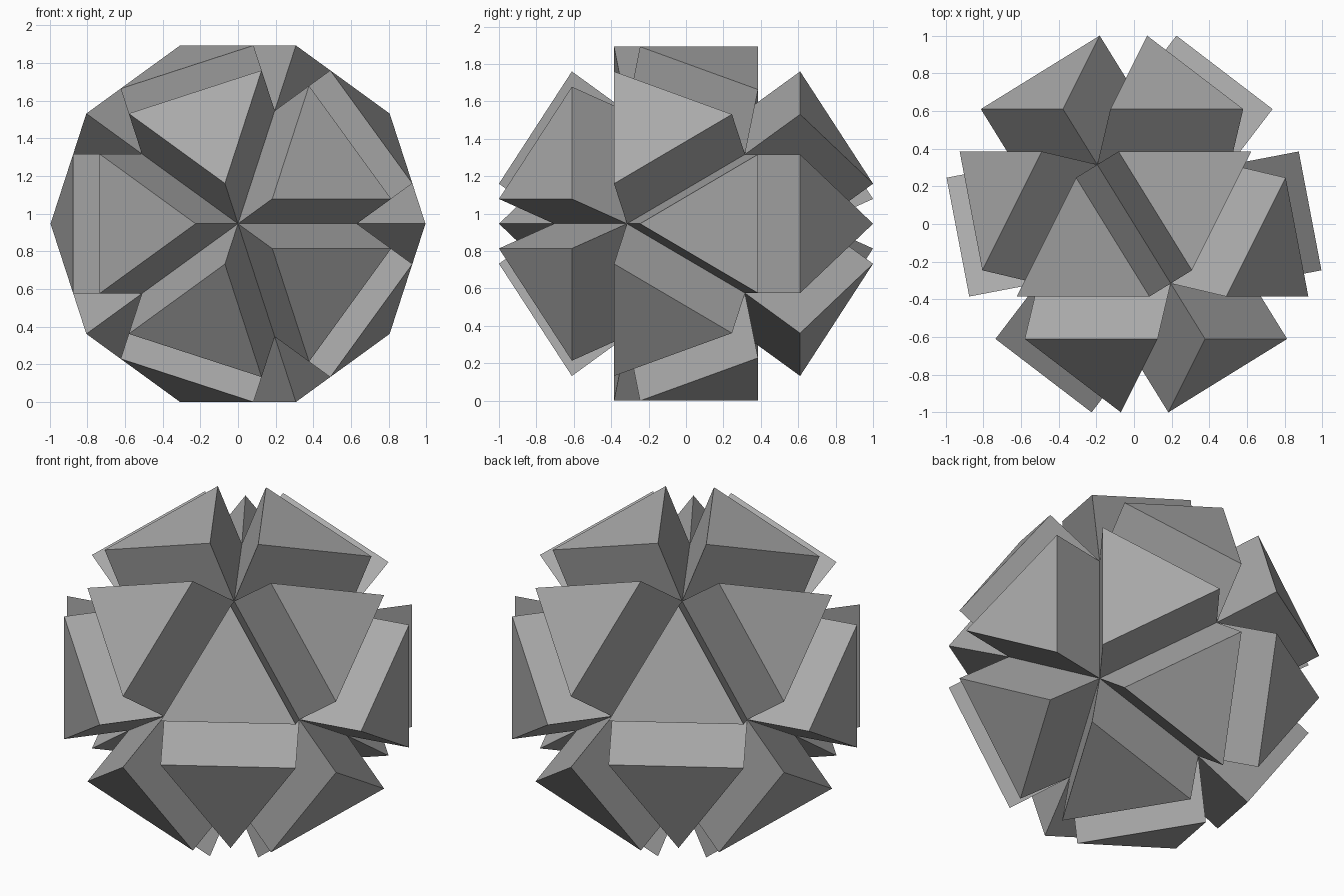
import bpy, bmesh
from math import sin, cos, pi, sqrt
from mathutils import Vector

cube = bpy.data.objects.get("Cube")
if cube:
    bpy.data.objects.remove(cube, do_unlink=True)

EDGE = 0.7417                       # side of each triangle
RADIUS = EDGE * sin(2 * pi / 5)     # core corner distance
HEIGHT = EDGE / 2                   # prism height
CENTRE_Z = 0.946

# Grey material
grey = bpy.data.materials.new("grey")
grey.use_nodes = True
colour = (0.4, 0.4, 0.4, 1)
grey.diffuse_color = colour
for node in grey.node_tree.nodes:
    if node.type == 'BSDF_PRINCIPLED':
        node.inputs["Base Color"].default_value = colour

# Icosahedral core: two poles along y and two staggered rings
bm = bmesh.new()
for side, start in ((-1, 0), (1, pi / 5)):
    bm.verts.new((0, side * RADIUS, 0))
    for i in range(5):
        a = start + i * 2 * pi / 5
        ring = 2 * RADIUS / sqrt(5)
        bm.verts.new((ring * cos(a), side * ring / 2, ring * sin(a)))
bmesh.ops.convex_hull(bm, input=bm.verts[:])
bmesh.ops.recalc_face_normals(bm, faces=bm.faces[:])

# A triangular prism raised on every core face
caps = bmesh.ops.extrude_discrete_faces(bm, faces=bm.faces[:])["faces"]
for face in caps:
    offset = face.calc_center_median().normalized() * HEIGHT
    for v in face.verts:
        v.co += offset
bmesh.ops.recalc_face_normals(bm, faces=bm.faces[:])
bmesh.ops.translate(bm, verts=bm.verts[:], vec=Vector((0, 0, CENTRE_Z)))

mesh = bpy.data.meshes.new("prism_cluster")
bm.to_mesh(mesh)
bm.free()
mesh.materials.append(grey)
cluster = bpy.data.objects.new("prism_cluster", mesh)
bpy.context.collection.objects.link(cluster)
